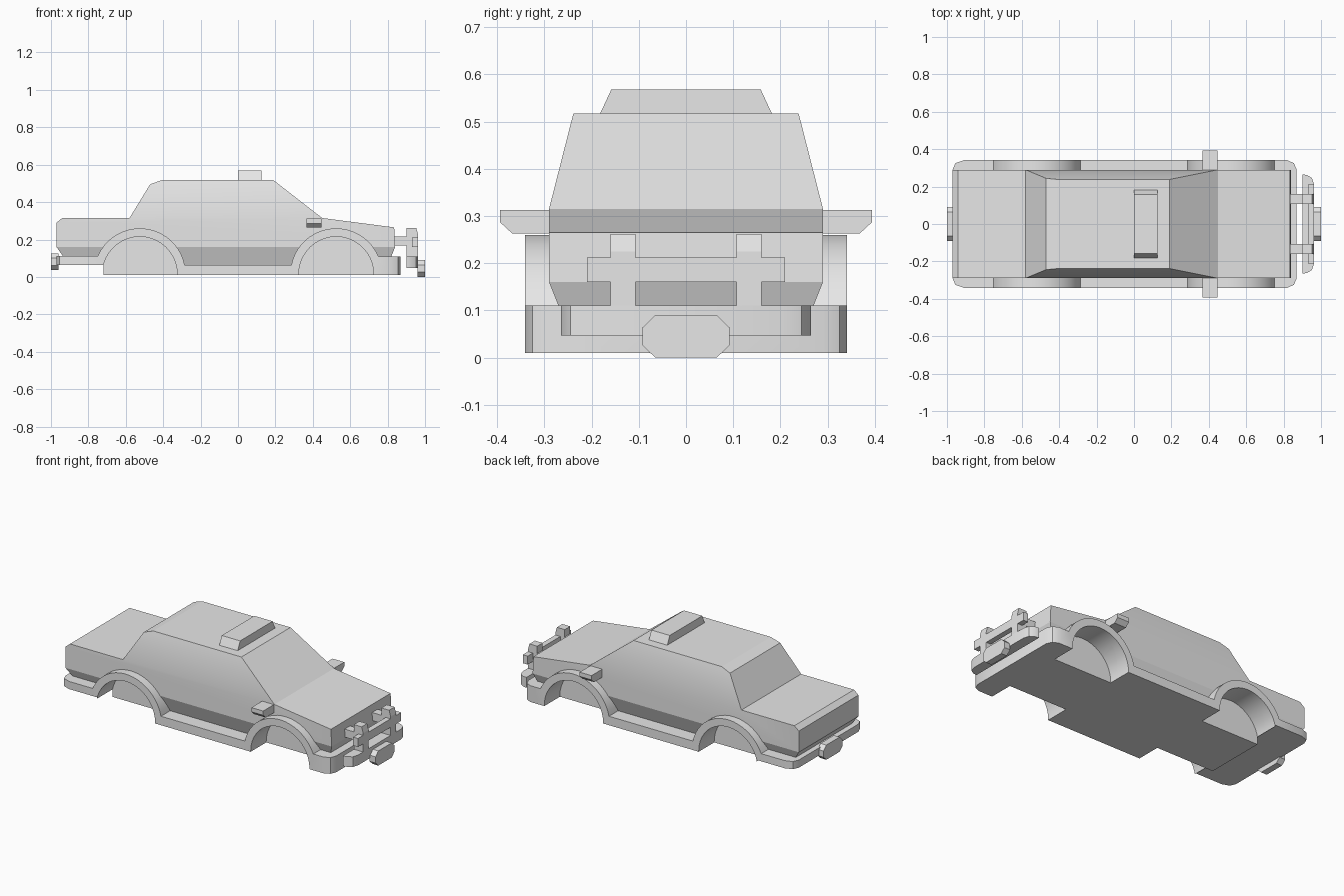
import bpy, bmesh, math

cube = bpy.data.objects.get("Cube")
if cube:
    bpy.data.objects.remove(cube, do_unlink=True)

# Single plain grey paint
grey = bpy.data.materials.new("plain_grey")
grey.use_nodes = True
COLOUR = (0.8, 0.8, 0.8, 1)
grey.diffuse_color = COLOUR
grey.node_tree.nodes["Principled BSDF"].inputs["Base Color"].default_value = COLOUR


def finish(name, bm):
    bmesh.ops.recalc_face_normals(bm, faces=bm.faces[:])
    mesh = bpy.data.meshes.new(name)
    bm.to_mesh(mesh)
    bm.free()
    mesh.materials.append(grey)
    ob = bpy.data.objects.new(name, mesh)
    bpy.context.collection.objects.link(ob)
    return ob


def prism(name, pts, axis, a, b, taper=None):
    """Extrude a 2D outline along an axis from a to b; taper(v, p) adjusts each point."""
    bm = bmesh.new()
    rings = []
    for d in (a, b):
        ring = []
        for u, v in pts:
            p = {"x": (d, u, v), "y": (u, d, v), "z": (u, v, d)}[axis]
            ring.append(bm.verts.new(taper(p) if taper else p))
        rings.append(ring)
    n = len(pts)
    bm.faces.new(rings[0])
    bm.faces.new(rings[1])
    for i in range(n):
        j = (i + 1) % n
        bm.faces.new((rings[0][i], rings[0][j], rings[1][j], rings[1][i]))
    return finish(name, bm)


def box(name, x0, x1, y0, y1, z0, z1, taper=None):
    return prism(name, [(x0, z0), (x1, z0), (x1, z1), (x0, z1)], "y", y0, y1, taper)


def boolean(ob, cutter, operation):
    mod = ob.modifiers.new("cut", "BOOLEAN")
    mod.operation = operation
    mod.solver = "EXACT"
    mod.object = cutter
    bpy.ops.object.select_all(action="DESELECT")
    bpy.context.view_layer.objects.active = ob
    ob.select_set(True)
    bpy.ops.object.modifier_apply(modifier=mod.name)


def smooth(ob, angle=30):
    bpy.ops.object.select_all(action="DESELECT")
    bpy.context.view_layer.objects.active = ob
    ob.select_set(True)
    bpy.ops.object.shade_smooth_by_angle(angle=math.radians(angle))


# Body shell: lower tuck-under, straight flank and tapering cabin share their edges
LOWER = [(-0.935, 0.11), (-0.6, 0.055), (0.6, 0.055), (0.82, 0.11), (0.84, 0.16), (-0.97, 0.16)]
FLANK = [(-0.97, 0.16), (0.84, 0.16), (0.835, 0.265), (0.45, 0.315), (-0.58, 0.315),
         (-0.94, 0.315), (-0.97, 0.29)]
CABIN = [(-0.58, 0.315), (0.45, 0.315), (0.19, 0.517), (-0.41, 0.517), (-0.47, 0.495)]


def half_width(z):
    if z < 0.16:
        return 0.29 - (0.16 - z) * 0.4
    return 0.29 - max(0, z - 0.315) * 0.255


bm = bmesh.new()
sides = []
for s in (-1, 1):
    verts = {p: bm.verts.new((p[0], s * half_width(p[1]), p[1])) for p in LOWER + FLANK + CABIN}
    for outline in (LOWER, FLANK, CABIN):
        bm.faces.new([verts[p] for p in outline])
    sides.append(verts)
rim = LOWER[:5] + FLANK[2:4] + CABIN[2:] + FLANK[4:] + [LOWER[5]]
for p, q in zip(rim, rim[1:] + rim[:1]):
    bm.faces.new((sides[0][p], sides[0][q], sides[1][q], sides[1][p]))
body = finish("body", bm)

# Lower trim: bumpers, sills and wheel arches as one side outline
WHEEL_X, AXLE_Z, ARCH_R, WELL_R = 0.525, 0.015, 0.245, 0.2


def arch(cx, z_start, z_end, steps=20):
    """Arch points from the front end (z_start) over the top to the rear end (z_end)."""
    a0 = math.asin((z_start - AXLE_Z) / ARCH_R)
    a1 = math.pi - math.asin((z_end - AXLE_Z) / ARCH_R)
    angles = [a0 + (a1 - a0) * i / steps for i in range(steps + 1)]
    return [(cx + ARCH_R * math.cos(a), AXLE_Z + ARCH_R * math.sin(a)) for a in angles]


outline = [(-0.97, 0.065), (-0.72, 0.065), (-0.72, 0.01), (0.87, 0.01), (0.87, 0.11)]
outline += arch(WHEEL_X, 0.11, 0.065) + arch(-WHEEL_X, 0.065, 0.112) + [(-0.97, 0.112)]
trim = prism("lower_trim", outline, "y", -0.342, 0.342)

# Rounded bumper corners in plan
corner = [(0.88, 0.29), (0.855, 0.325), (0.82, 0.341)]
corner[0] = (0.87, 0.29)
rear = [(-0.91, 0.341), (-0.955, 0.325), (-0.97, 0.29)]
half = corner + rear
plan = prism("plan_cutter", half + [(x, -y) for x, y in reversed(half)], "z", -0.1, 0.4)
boolean(trim, plan, "INTERSECT")
bpy.data.objects.remove(plan, do_unlink=True)

# Wheel wells cut into trim and body from both sides
circle = [(WELL_R * math.cos(math.tau * i / 40), WELL_R * math.sin(math.tau * i / 40))
          for i in range(40)]
for cx in (-WHEEL_X, WHEEL_X):
    for s in (-1, 1):
        well = prism("well_cutter", [(cx + x, AXLE_Z + z) for x, z in circle], "y",
                     s * 0.19, s * 0.5)
        boolean(trim, well, "DIFFERENCE")
        boolean(body, well, "DIFFERENCE")
        bpy.data.objects.remove(well, do_unlink=True)
smooth(trim)
smooth(body, 20)

# Roof sign with sloping ends
prism("roof_sign", [(-0.185, 0.51), (0.185, 0.51), (0.158, 0.568), (-0.158, 0.568)], "x", 0.0, 0.125)

# Door mirrors with chamfered lower outer edge
for s, side in ((-1, "right"), (1, "left")):
    pts = [(0.27, 0.263), (0.368, 0.263), (0.394, 0.287), (0.394, 0.313), (0.27, 0.313)]
    prism("mirror_" + side, [(s * y, z) for y, z in pts], "x", 0.367, 0.447)

# Push bar: lower beam, crossbar, uprights and mounts
beam = [(0.90, 0.265), (0.925, 0.262), (0.952, 0.245), (0.963, 0.21)]
lower_beam = prism("push_bar_beam", beam + [(x, -y) for x, y in reversed(beam)], "z", 0.047, 0.11)
smooth(lower_beam, 40)
box("push_bar_crossbar", 0.93, 0.963, -0.21, 0.21, 0.16, 0.212)
for s, side in ((-1, "right"), (1, "left")):
    y0, y1 = sorted((s * 0.107, s * 0.16))
    prism("push_bar_upright_" + side, [(0.90, 0.05), (0.95, 0.05), (0.963, 0.11), (0.963, 0.225),
                                       (0.953, 0.262), (0.90, 0.262)], "y", y0, y1)
    box("push_bar_mount_" + side, 0.82, 0.91, y0, y1, 0.168, 0.217)

# Octagonal number plates
octagon = [(-0.065, 0), (0.065, 0), (0.092, 0.026), (0.092, 0.064),
           (0.065, 0.09), (-0.065, 0.09), (-0.092, 0.064), (-0.092, 0.026)]
prism("plate_front", octagon, "x", 0.96, 1.0)
prism("plate_rear", [(y, z + 0.036) for y, z in octagon], "x", -1.0, -0.96)
